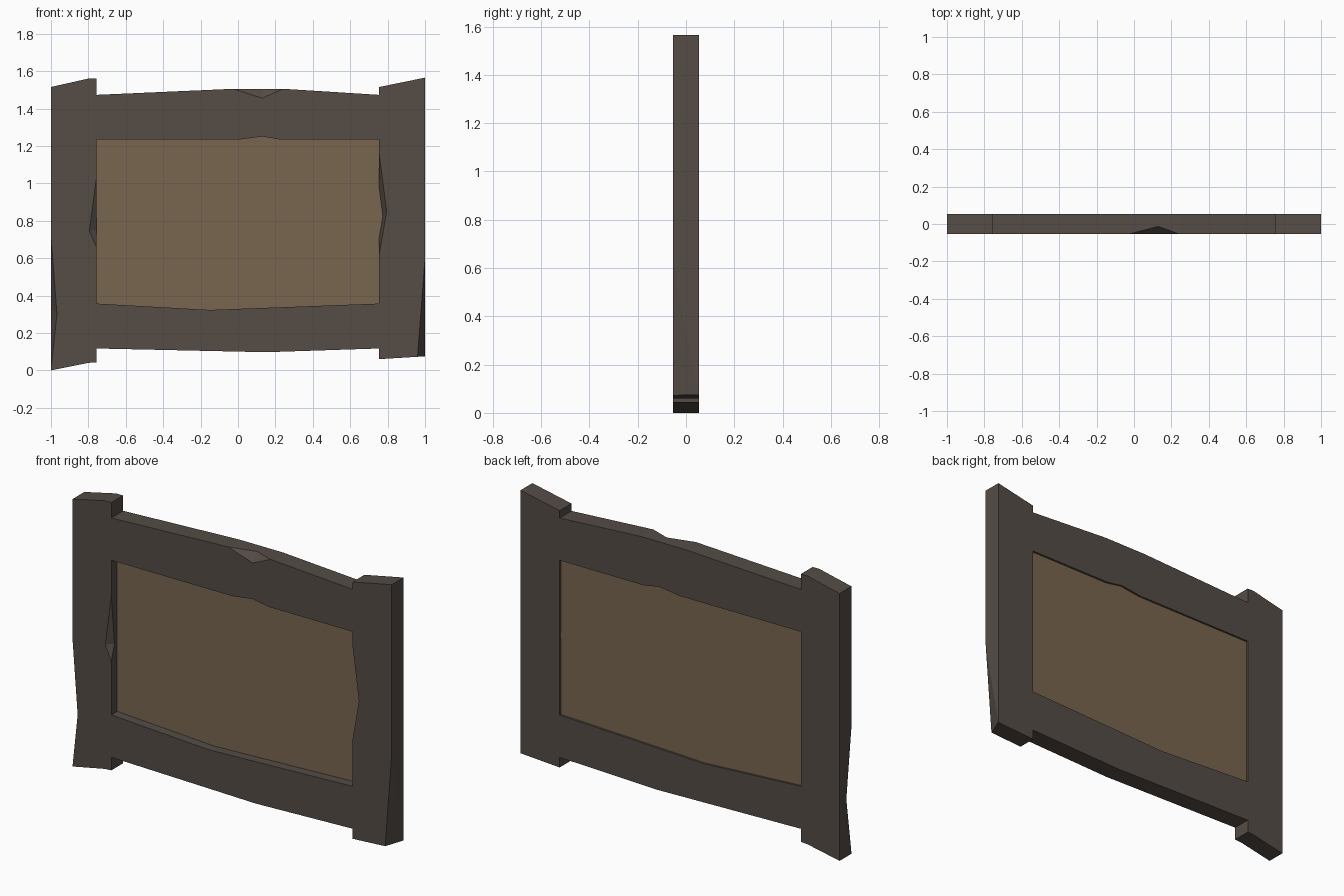
import bpy, bmesh
from mathutils import Vector

if "Cube" in bpy.data.objects:
    bpy.data.objects.remove(bpy.data.objects["Cube"])

D = 0.053  # half depth of the frame


def material(name, rgb):
    m = bpy.data.materials.new(name)
    m.diffuse_color = (*rgb, 1)
    m.use_nodes = True
    m.node_tree.nodes["Principled BSDF"].inputs["Base Color"].default_value = m.diffuse_color
    return m


def new_object(name, bm, mat):
    bmesh.ops.recalc_face_normals(bm, faces=bm.faces)
    me = bpy.data.meshes.new(name)
    bm.to_mesh(me)
    bm.free()
    ob = bpy.data.objects.new(name, me)
    bpy.context.collection.objects.link(ob)
    me.materials.append(mat)
    return ob


def slab(name, loops, y0, y1, mat):
    """Fill (x, z) outlines, inner ones becoming holes, and extrude along y."""
    bm = bmesh.new()
    edges = []
    for loop in loops:
        vs = [bm.verts.new((x, y0, z)) for x, z in loop]
        edges += [bm.edges.new((v, vs[i - 1])) for i, v in enumerate(vs)]
    bmesh.ops.triangle_fill(bm, edges=edges, use_beauty=True, normal=(0, -1, 0))
    ext = bmesh.ops.extrude_face_region(bm, geom=bm.faces[:], use_keep_orig=True)
    moved = [g for g in ext["geom"] if isinstance(g, bmesh.types.BMVert)]
    bmesh.ops.translate(bm, verts=moved, vec=(0, y1 - y0, 0))
    return new_object(name, bm, mat)


def chip(target, a, b, front, side):
    """Knock a wedge out of an edge a-b; the groove runs from front to side."""
    a, b, front, side = map(Vector, (a, b, front, side))
    mid, half = (front + side) / 2, (side - front) / 2
    bm = bmesh.new()
    for p in (mid, mid + (a - mid) * 1.12, mid + (b - mid) * 1.12):
        for s in (-1.5, 1.5):
            bm.verts.new(p + half * s)
    bmesh.ops.convex_hull(bm, input=bm.verts[:])
    cutter = new_object("chip_cutter", bm, target.data.materials[0])
    cutter.hide_render = True
    mod = target.modifiers.new("chip", "BOOLEAN")
    mod.operation, mod.solver, mod.object = "DIFFERENCE", "EXACT", cutter
    bpy.context.view_layer.objects.active = target
    bpy.ops.object.modifier_apply(modifier=mod.name)
    bpy.data.objects.remove(cutter)


dark_wood = material("dark wood", (0.089, 0.072, 0.061))
light_wood = material("light brown board", (0.188, 0.133, 0.080))

# Frame: two posts and two bowed rails in one outline, with the opening
outer = [(-1, 0), (-0.8, 0.04), (-0.757, 0.043), (-0.757, 0.117), (0.15, 0.097),
         (0.755, 0.117), (0.755, 0.06), (1, 0.075), (1, 1.565), (0.755, 1.515),
         (0.755, 1.473), (0.245, 1.505), (-0.03, 1.505), (-0.757, 1.473),
         (-0.757, 1.56), (-0.8, 1.56), (-1, 1.515)]
inner = [(-0.757, 0.357), (-0.15, 0.323), (0.755, 0.357), (0.755, 1.233),
         (0.23, 1.233), (0.13, 1.25), (0.0, 1.233), (-0.757, 1.233)]
frame = slab("frame", [outer, inner], -D, D, dark_wood)

# Chips: top rail, left inner, right inner, left outer, right outer foot
chip(frame, (-0.025, -D, 1.505), (0.24, -D, 1.505), (0.13, -D, 1.455), (0.13, -0.013, 1.505))
chip(frame, (-0.757, -D, 1.03), (-0.757, -D, 0.66), (-0.795, -D, 0.745), (-0.757, -0.025, 0.75))
chip(frame, (0.755, -D, 1.155), (0.755, -D, 0.62), (0.795, -D, 0.85), (0.755, 0.05, 0.80))
chip(frame, (-1, -D, 0.72), (-1, -D, 0.004), (-0.968, -D, 0.30), (-1, 0.04, 0.33))
chip(frame, (1, -D, 0.6), (1, -D, -0.03), (0.952, -D, -0.03), (1, 0.074, -0.03))

# Board set into the opening
slab("board", [[(-0.8, 0.3), (0.8, 0.3), (0.8, 1.28), (-0.8, 1.28)]], 0.0, 0.042, light_wood)
